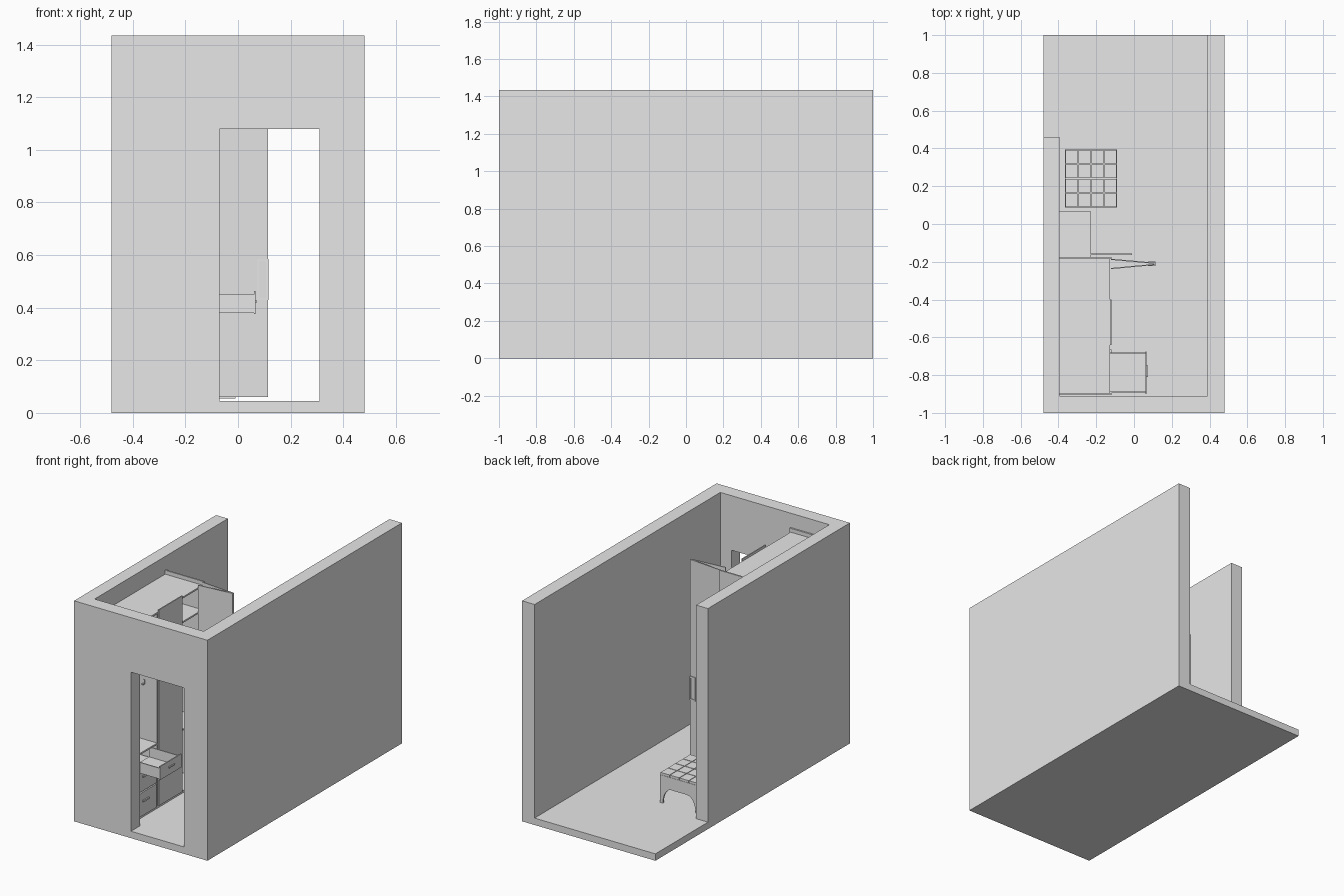
import bpy, bmesh, math
from mathutils import Vector, Matrix

cube = bpy.data.objects.get("Cube")
if cube:
    bpy.data.objects.remove(cube)

# One plain grey for everything
grey = bpy.data.materials.new("plain_grey")
grey.use_nodes = True
grey.diffuse_color = (0.8, 0.8, 0.8, 1)
grey.node_tree.nodes["Principled BSDF"].inputs["Base Color"].default_value = (0.8, 0.8, 0.8, 1)


def finish(name, bm):
    bmesh.ops.recalc_face_normals(bm, faces=bm.faces)
    mesh = bpy.data.meshes.new(name)
    bm.to_mesh(mesh)
    bm.free()
    mesh.materials.append(grey)
    obj = bpy.data.objects.new(name, mesh)
    bpy.context.collection.objects.link(obj)
    return obj


def box(name, x, y, z):
    """Box from three (low, high) ranges."""
    bm = bmesh.new()
    bmesh.ops.create_cube(bm, size=1)
    for v in bm.verts:
        v.co = [r[0] if c < 0 else r[1] for c, r in zip(v.co, (x, y, z))]
    return finish(name, bm)


def panel(name, outline, y0, y1):
    """Outline in x and z, extruded along y."""
    bm = bmesh.new()
    face = bm.faces.new([bm.verts.new((px, y0, pz)) for px, pz in outline])
    moved = bmesh.ops.extrude_face_region(bm, geom=[face])["geom"]
    for v in moved:
        if isinstance(v, bmesh.types.BMVert):
            v.co.y = y1
    return finish(name, bm)


def frame(name, x, y, z, t):
    """Rectangular handle ring lying in the x-z plane."""
    for part, xr, zr in (("inner", (x[0], x[0] + t), z), ("outer", (x[1] - t, x[1]), z),
                         ("low", x, (z[0], z[0] + t)), ("high", x, (z[1] - t, z[1]))):
        box(name + "_" + part, xr, y, zr)


# Room shell
FLOOR, TOP = 0.045, 1.435
W = 0.48
IN_L, IN_R, IN_F = -0.395, 0.39, -0.91
box("floor", (-W, W), (-1, 1), (0, FLOOR))
box("left_side_wall", (IN_R, W), (-1, 1), (FLOOR, TOP))
box("right_side_wall", (-W, IN_L), (-1, 0.46), (FLOOR, TOP))
panel("front_wall", [(IN_L, FLOOR), (-0.07, FLOOR), (-0.07, 1.08), (0.31, 1.08),
                     (0.31, FLOOR), (IN_R, FLOOR), (IN_R, TOP), (IN_L, TOP)], -1, IN_F)

# Wardrobe carcass
B, F = IN_L, -0.127
RIM, LID = 1.345, 1.32
T = 0.01
box("wardrobe_front_end", (B, -0.12), (-0.905, -0.895), (FLOOR, RIM))
box("wardrobe_back_end", (B, -0.12), (-0.185, -0.175), (FLOOR, RIM))
for y in (-0.65, -0.40):
    box("wardrobe_divider", (B, F), (y, y + T), (FLOOR, LID - T))
box("wardrobe_top", (B, F), (-0.895, -0.185), (LID - T, LID))
box("wardrobe_base", (B, F), (-0.895, -0.185), (FLOOR, 0.06))
box("wardrobe_rear_panel", (B, B + 0.005), (-0.895, -0.185), (0.06, LID - T))
for z in (0.45, 1.15):
    box("wardrobe_shelf", (B, F), (-0.39, -0.185), (z, z + T))
box("drawer_cabinet_top", (B, F), (-0.895, -0.65), (0.46, 0.47))
box("middle_door", (F, -0.12), (-0.64, -0.40), (0.06, 1.335))

# Closed drawers and their handles
for z in (0.06, 0.22):
    box("closed_drawer", (B + 0.01, -0.12), (-0.893, -0.665), (z, z + 0.152))
    box("drawer_handle", (-0.12, -0.112), (-0.81, -0.75), (z + 0.09, z + 0.1))

# Open drawer
DY = (-0.895, -0.68)
box("open_drawer_bottom", (-0.16, 0.06), DY, (0.38, 0.386))
for y in (DY[0], DY[1] - 0.007):
    box("open_drawer_side", (-0.16, 0.06), (y, y + 0.007), (0.386, 0.45))
box("open_drawer_front", (0.06, 0.067), (-0.9, -0.675), (0.375, 0.463))
box("open_drawer_handle", (0.067, 0.073), (-0.81, -0.75), (0.42, 0.428))

# Clothes hook on the divider
box("hook_stem", (-0.225, -0.215), (-0.656, -0.65), (0.83, 0.86))
box("hook_tip", (-0.225, -0.215), (-0.672, -0.656), (0.83, 0.837))


# Pair of swung-out wardrobe doors meeting at their handles
def swung_door(name, start, end, z):
    a, b = Vector(start), Vector(end)
    d = b - a
    door = box(name, (0, d.length), (-0.003, 0.003), z)
    door.data.transform(Matrix.Translation((a.x, a.y, 0)) @
                        Matrix.Rotation(math.atan2(d.y, d.x), 4, "Z"))


swung_door("rear_open_door", (-0.122, -0.187), (0.113, -0.208), (0.06, 1.342))
swung_door("front_open_door", (-0.122, -0.236), (0.113, -0.214), (0.06, 1.342))
for y in (-0.222, -0.205):
    frame("door_handle", (0.073, 0.115), (y, y + 0.006), (0.43, 0.585), 0.009)

# Narrow side cabinet with an open door
CZ = 1.1
box("side_cabinet_end", (B, -0.23), (0.06, 0.07), (FLOOR, CZ))
box("side_cabinet_rear", (B, B + 0.005), (-0.175, 0.06), (FLOOR, CZ))
for z in (FLOOR, 0.4, 0.75, CZ - T):
    box("side_cabinet_shelf", (B, -0.23), (-0.175, 0.06), (z, z + T))
box("side_cabinet_door", (-0.23, -0.01), (-0.163, -0.157), (0.055, CZ))

# Stool: arched aprons on all four sides, a seat and padded tiles
SX, SY = (-0.365, -0.09), (0.087, 0.395)
SEAT = 0.225


def arch(length):
    leg, rise, run = 0.02, 0.1, 0.06
    quarter = [(leg + run * (1 - math.cos(a)), FLOOR + rise * math.sin(a))
               for a in (i * math.pi / 12 for i in range(7))]
    half = [(0, SEAT), (0, FLOOR)] + quarter
    return half + [(length - u, z) for u, z in reversed(half)]


for y in (SY[0], SY[1] - T):
    panel("stool_end_apron", [(SX[0] + u, z) for u, z in arch(SX[1] - SX[0])], y, y + T)
for x in (SX[0], SX[1] - T):
    apron = panel("stool_side_apron", arch(SY[1] - SY[0]), 0, -T)
    apron.data.transform(Matrix.Translation((x, SY[0], 0)) @ Matrix.Rotation(math.pi / 2, 4, "Z"))
box("stool_seat", SX, SY, (SEAT - T, SEAT))
px, py = (SX[1] - SX[0]) / 4, (SY[1] - SY[0]) / 4
for i in range(4):
    for j in range(4):
        x, y = SX[0] + i * px, SY[0] + j * py
        box("stool_pad", (x + 0.002, x + px - 0.002), (y + 0.002, y + py - 0.002), (SEAT, 0.24))
